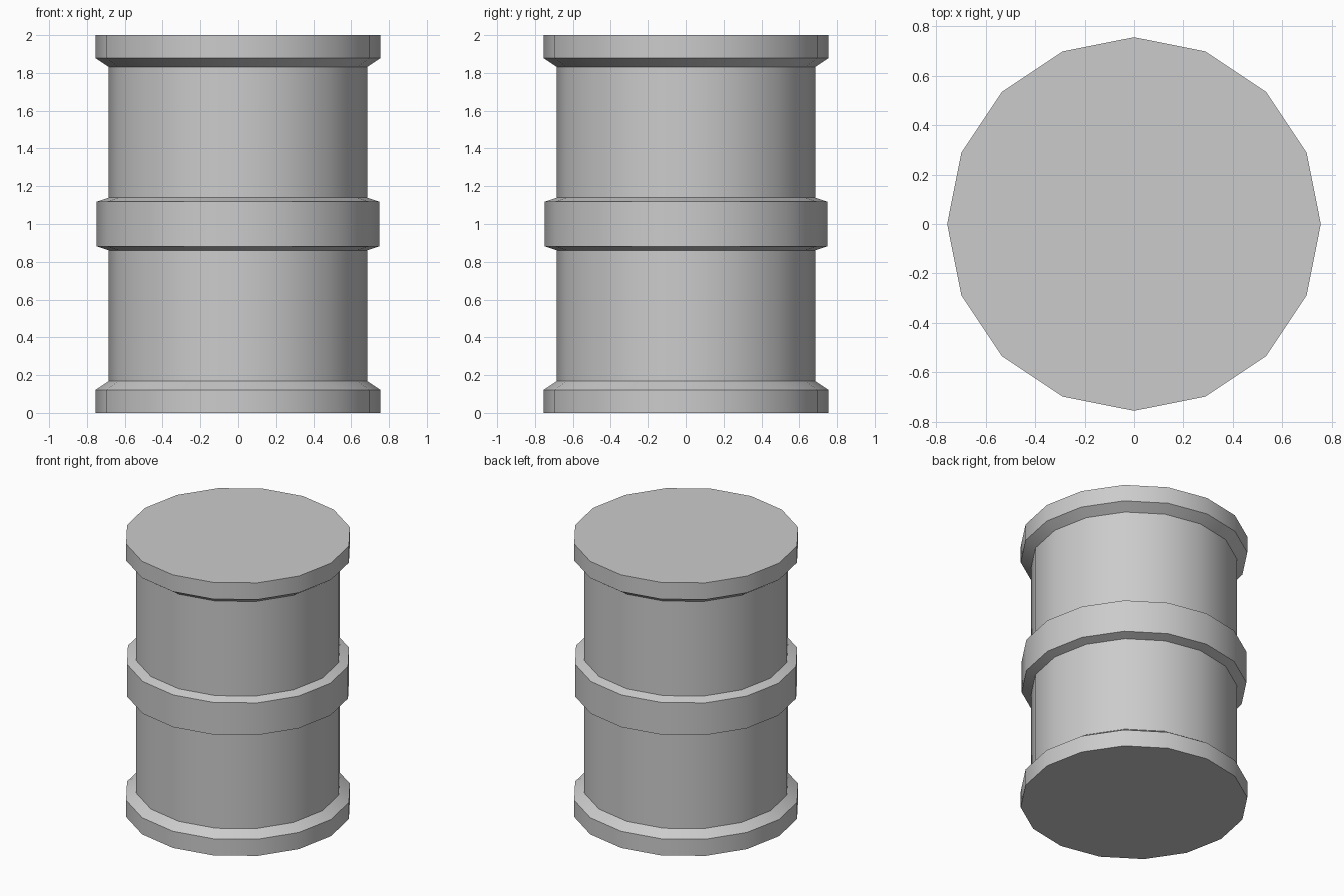
import bpy, bmesh, math

if "Cube" in bpy.data.objects:
    bpy.data.objects.remove(bpy.data.objects["Cube"])

SIDES = 16

# Half profile (radius, height): foot rim, body, middle band, body, top rim
R_RIM, R_BODY, R_BAND = 0.755, 0.686, 0.749
lower = [(R_RIM, 0.0), (R_RIM, 0.122), (R_BODY, 0.168),
         (R_BODY, 0.861), (R_BAND, 0.882)]
profile = lower + [(r, 2.0 - z) for r, z in reversed(lower)]

# Lathe the profile into a closed barrel
bm = bmesh.new()
rings = []
for r, z in profile:
    rings.append([bm.verts.new((r * math.cos(2 * math.pi * i / SIDES),
                                r * math.sin(2 * math.pi * i / SIDES), z))
                  for i in range(SIDES)])
for a, b in zip(rings, rings[1:]):
    for i in range(SIDES):
        j = (i + 1) % SIDES
        bm.faces.new((a[i], a[j], b[j], b[i]))

# Flat bottom and lid
bm.faces.new(list(reversed(rings[0])))
bm.faces.new(rings[-1])

mesh = bpy.data.meshes.new("barrel")
bm.to_mesh(mesh)
bm.free()
barrel = bpy.data.objects.new("barrel", mesh)
bpy.context.collection.objects.link(barrel)

# Smooth around the wall, sharp at rims and bands
bpy.context.view_layer.objects.active = barrel
barrel.select_set(True)
bpy.ops.object.shade_smooth_by_angle(angle=math.radians(30))
